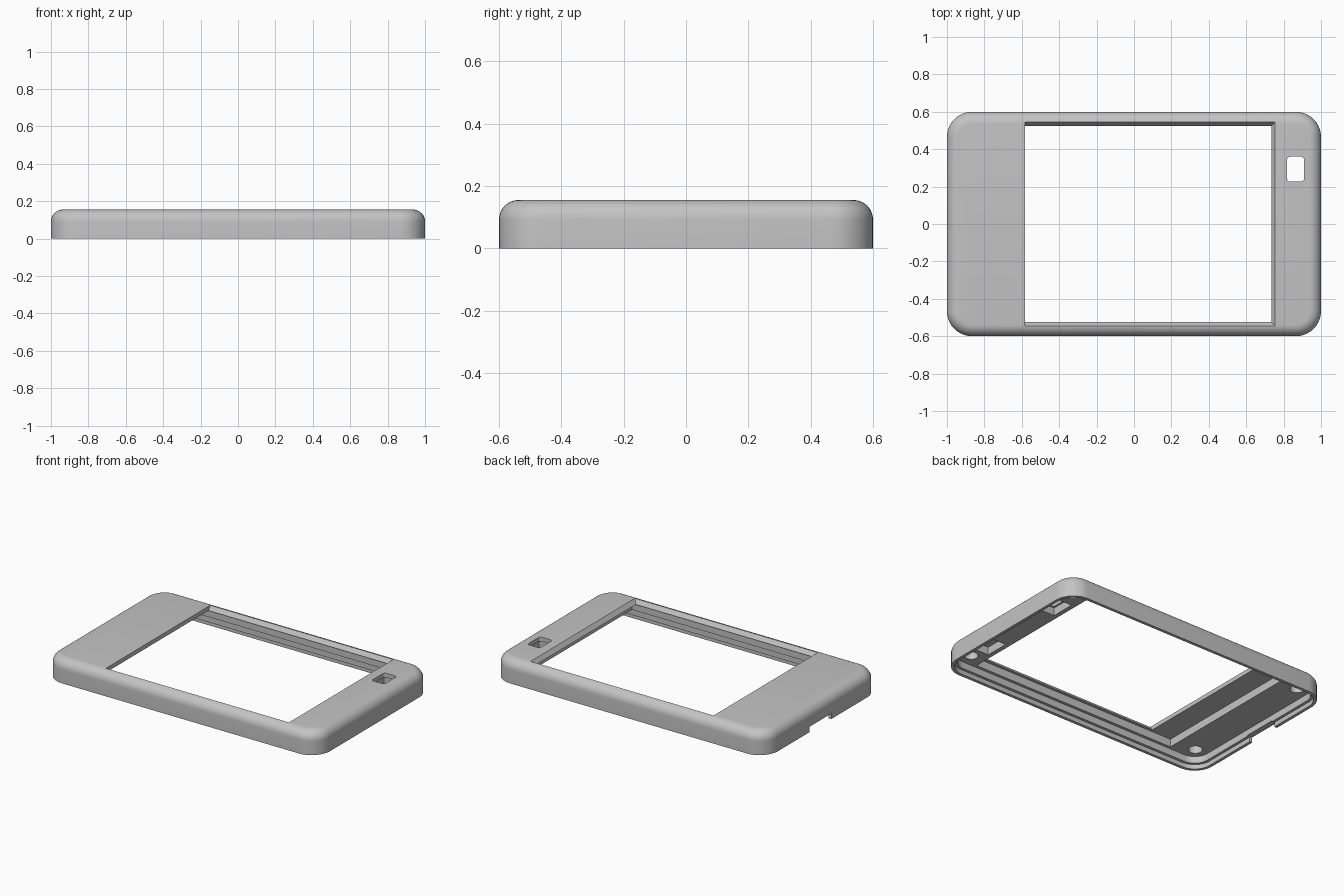
import bpy, bmesh, math

if "Cube" in bpy.data.objects:
    bpy.data.objects.remove(bpy.data.objects["Cube"])

grey = bpy.data.materials.new("plastic_grey")
grey.diffuse_color = (0.55, 0.55, 0.55, 1)
grey.use_nodes = True
grey.node_tree.nodes["Principled BSDF"].inputs["Base Color"].default_value = grey.diffuse_color

H = 0.155        # overall height
CEIL = 0.075     # underside of the thick end areas
PLATE = 0.127    # underside of the thin bezel around the window
FILLET = 0.063
R = 0.135        # plan corner radius


def make_object(name, bm):
    bmesh.ops.recalc_face_normals(bm, faces=bm.faces)
    me = bpy.data.meshes.new(name)
    bm.to_mesh(me)
    bm.free()
    ob = bpy.data.objects.new(name, me)
    me.materials.append(grey)
    bpy.context.collection.objects.link(ob)
    return ob


def rounded_loop(hx, hy, r, z, cx=0, cy=0, n=10):
    pts = []
    for q, (sx, sy) in enumerate([(1, 1), (-1, 1), (-1, -1), (1, -1)]):
        for i in range(n + 1):
            a = math.pi / 2 * (q + i / n)
            pts.append((cx + sx * (hx - r) + r * math.cos(a),
                        cy + sy * (hy - r) + r * math.sin(a), z))
    return pts


def loft(name, loops):
    """Skin a stack of loops and cap both ends."""
    bm = bmesh.new()
    rows = [[bm.verts.new(p) for p in l] for l in loops]
    n = len(rows[0])
    for a, b in zip(rows, rows[1:]):
        for i in range(n):
            j = (i + 1) % n
            bm.faces.new((a[i], a[j], b[j], b[i]))
    bm.faces.new(rows[0])
    bm.faces.new(rows[-1])
    return make_object(name, bm)


def rect(x0, x1, y0, y1, z):
    return [(x0, y0, z), (x1, y0, z), (x1, y1, z), (x0, y1, z)]


def box(name, x0, x1, y0, y1, z0, z1):
    return loft(name, [rect(x0, x1, y0, y1, z0), rect(x0, x1, y0, y1, z1)])


def cut(target, cutter):
    m = target.modifiers.new("cut", 'BOOLEAN')
    m.operation = 'DIFFERENCE'
    m.solver = 'EXACT'
    m.object = cutter
    cutter.hide_render = True
    bpy.context.view_layer.objects.active = target
    bpy.ops.object.modifier_apply(modifier=m.name)
    bpy.data.objects.remove(cutter)


# Shell: inner ceiling, inner wall, stepped rim, outer wall, top fillet
profile = [(0.038, CEIL), (0.038, 0.03), (0.02, 0.03), (0.02, 0.0), (0.0, 0.0)]
for i in range(9):
    a = math.pi / 2 * i / 8
    profile.append((FILLET * (1 - math.cos(a)), H - FILLET + FILLET * math.sin(a)))
shell = loft("case_shell",
             [rounded_loop(1 - d, 0.6 - d, R - d, z) for d, z in profile])

# Screen bay sunk into the ceiling from below
cut(shell, box("bay_cutter", -0.74, 0.775, -0.543, 0.543, 0.04, PLATE))


# Window with chamfered long sides and right side, upright left side
def window(z):
    t = 0.02 * (z - PLATE) / (H - PLATE)
    return rect(-0.584, 0.735 + t, -0.525 - t, 0.525 + t, z)


cut(shell, loft("window_cutter", [window(PLATE - 0.01), window(H + 0.01)]))

# Pockets under the narrow side, one for the button and one to match
for y in (0.295, -0.32):
    cut(shell, box("pocket_cutter", 0.805, 0.925, y - 0.08, y + 0.08, 0.04, PLATE))

# Small rounded button opening
cut(shell, loft("button_cutter", [
    rounded_loop(0.046, 0.067, 0.018, z, 0.864, 0.293, 4) for z in (0.09, 0.2)]))

# Connector notch in the end wall
cut(shell, box("notch_cutter", -1.1, -0.9, -0.09, 0.14, -0.05, 0.036))

# Round recesses in the ceiling at the four corners
for sx in (-1, 1):
    for sy in (-1, 1):
        cut(shell, loft("recess_cutter", [
            rounded_loop(0.043, 0.043, 0.0429, z, sx * 0.877, sy * 0.474, 6)
            for z in (0.05, 0.125)]))

bpy.ops.object.select_all(action='DESELECT')
shell.select_set(True)
bpy.context.view_layer.objects.active = shell
bpy.ops.object.shade_smooth_by_angle(angle=math.radians(30))
